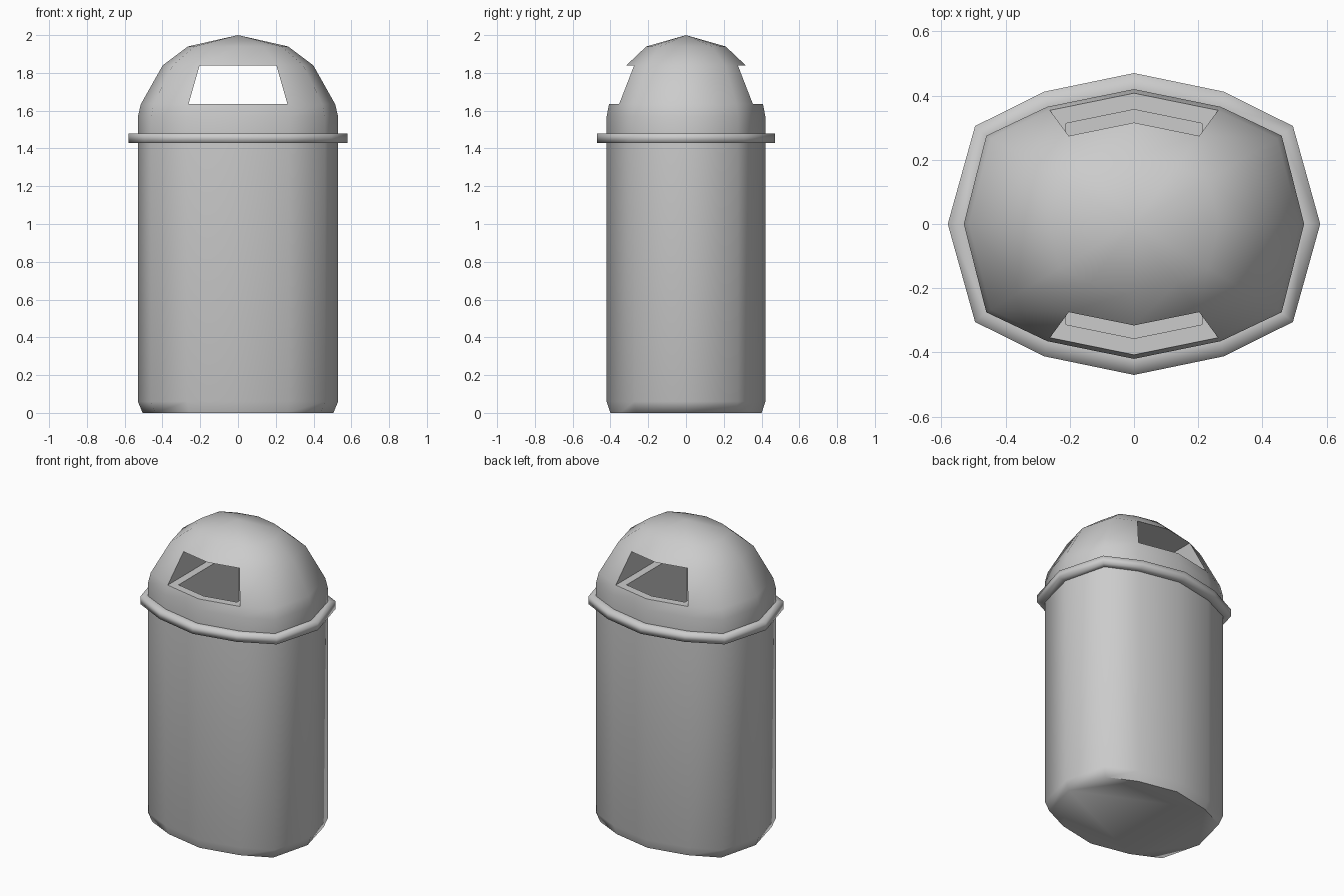
import bpy, bmesh, math

if "Cube" in bpy.data.objects:
    bpy.data.objects.remove(bpy.data.objects["Cube"])

# Plan outline: one quarter mirrored into a 12-sided loop (counter-clockwise)
def outline(quarter):
    q = list(quarter)
    half = q + [(-x, y) for x, y in q[-2::-1]]
    return half + [(-x, -y) for x, y in half[1:-1]]

SHELL = outline([(0.53, 0), (0.46, 0.275), (0.27, 0.365), (0, 0.42)])
LIP = outline([(0.58, 0), (0.495, 0.305), (0.28, 0.412), (0, 0.47)])
N = len(SHELL)

# Loft faces between (outline, scale, z) rings; returns rings of vertices
def loft(bm, levels):
    rings = [[bm.verts.new((x * s, y * s, z)) for x, y in loop]
             for loop, s, z in levels]
    bands = []
    for lo, hi in zip(rings, rings[1:]):
        bands.append([bm.faces.new((lo[i], lo[(i + 1) % N], hi[(i + 1) % N], hi[i]))
                      for i in range(N)])
    return rings, bands

def finish(bm, name, angle):
    me = bpy.data.meshes.new(name)
    bm.to_mesh(me)
    bm.free()
    ob = bpy.data.objects.new(name, me)
    bpy.context.collection.objects.link(ob)
    bpy.ops.object.select_all(action='DESELECT')
    ob.select_set(True)
    bpy.context.view_layer.objects.active = ob
    bpy.ops.object.shade_smooth_by_angle(angle=math.radians(angle))
    return ob

# Bin body with chamfered foot
bm = bmesh.new()
rings, _ = loft(bm, [(SHELL, 0.953, 0), (SHELL, 1, 0.06), (SHELL, 1, 1.43)])
bm.faces.new(rings[0][::-1])
finish(bm, "bin_body", 70)

# Projecting rim band
bm = bmesh.new()
loft(bm, [(SHELL, 1, 1.43), (LIP, 1, 1.43), (LIP, 1, 1.48), (SHELL, 1, 1.48)])
finish(bm, "rim", 95)

# Domed lid
bm = bmesh.new()
rings, bands = loft(bm, [(SHELL, 1, 1.48), (SHELL, 1, 1.57), (SHELL, 0.97, 1.635),
                         (SHELL, 0.752, 1.84), (SHELL, 0.5, 1.94)])
apex = bm.verts.new((0, 0, 2))
top = rings[-1]
for i in range(N):
    bm.faces.new((top[i], top[(i + 1) % N], apex))

# Front and back openings joined by a straight tunnel
lo, hi = rings[2], rings[3]
bmesh.ops.delete(bm, geom=[bands[2][i] for i in (2, 3, 8, 9)], context='FACES_ONLY')
mouth = (2, 3, 4, 8, 9, 10)
floor = bm.faces.new([lo[i] for i in mouth])
bm.faces.new([hi[i] for i in reversed(mouth)])
for a, b in ((2, 10), (8, 4)):
    bm.faces.new((lo[a], lo[b], hi[b], hi[a]))

# Chute sunk from the tunnel floor into the body
bm.normal_update()
bmesh.ops.inset_region(bm, faces=[floor], thickness=0.05, use_even_offset=True)
pit = bmesh.ops.extrude_discrete_faces(bm, faces=[floor])['faces'][0]
bmesh.ops.translate(bm, verts=list(pit.verts), vec=(0, 0, -1.535))
finish(bm, "domed_lid", 60)
